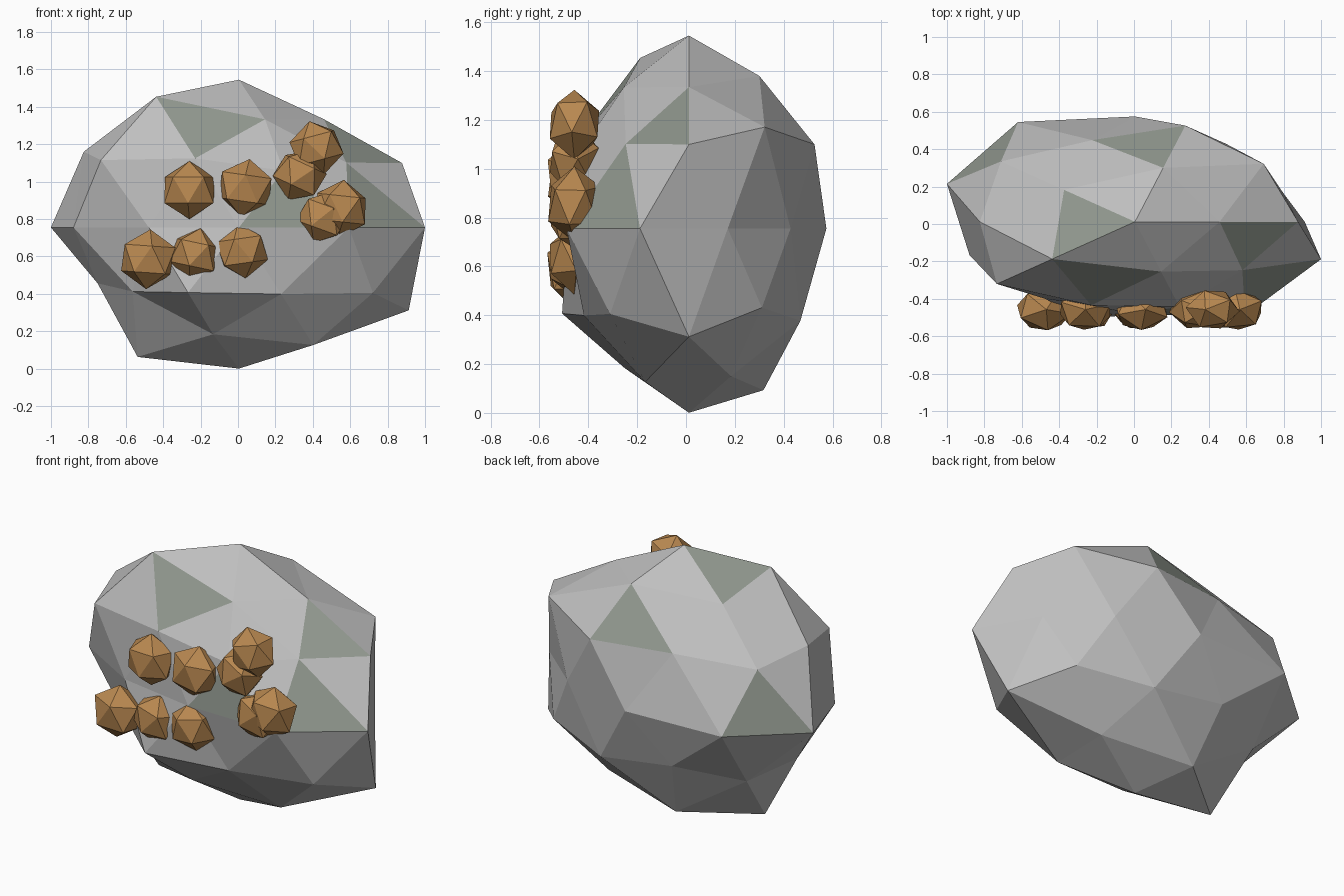
import bpy, bmesh, math
from mathutils import Vector, Matrix

if "Cube" in bpy.data.objects:
    bpy.data.objects.remove(bpy.data.objects["Cube"])


def material(name, rgb):
    m = bpy.data.materials.new(name)
    m.diffuse_color = (*rgb, 1)
    m.use_nodes = True
    m.node_tree.nodes["Principled BSDF"].inputs["Base Color"].default_value = m.diffuse_color
    return m


stone = material("grey stone", (0.52, 0.52, 0.52))
mossy = material("mossy stone", (0.28, 0.31, 0.27))
ore = material("copper ore", (0.48, 0.245, 0.08))


def add_object(name, bm, mats):
    me = bpy.data.meshes.new(name)
    bm.to_mesh(me)
    bm.free()
    for m in mats:
        me.materials.append(m)
    ob = bpy.data.objects.new(name, me)
    bpy.context.collection.objects.link(ob)
    return ob


# Boulder: icosphere whose rings of vertices are pushed in or out
# ring: (height, first angle, step, radial factors)
RINGS = {
    "T": (1.0, 0, 72, [1.0]),
    "A": (0.8507, 0, 72, [0.862, 0.93, 0.89, 1.04, 0.86]),
    "B": (0.5257, 36, 72, [1.0, 0.87, 0.975, 0.89, 0.835]),
    "C": (0.4472, 0, 72, [0.975, 0.975, 0.99, 1.02, 0.86]),
    "D": (0.0, 18, 36, [0.83, 0.83, 0.908, 1.063, 1.057,
                        0.93, 0.82, 0.80, 1.0, 1.046]),
    "E": (-0.4472, 36, 72, [0.917, 0.87, 0.845, 0.985, 0.99]),
    "F": (-0.5257, 0, 72, [1.067, 0.91, 0.89, 0.825, 0.857]),
    "G": (-0.8507, 36, 72, [0.90, 0.985, 1.03, 0.85, 0.935]),
    "Z": (-1.0, 0, 72, [0.955]),
}
# Mossy facets, named by their corner vertices
MOSS = ["A72 B108 C72", "A0 C0 B324", "B324 D342 D306", "C288 D270 D306",
        "A216 A288 B252", "T0 A144 A216", "C144 D126 D162"]

points = []
for ring, (z, start, step, factors) in RINGS.items():
    r = math.sqrt(max(0, 1 - z * z))
    for i, f in enumerate(factors):
        deg = start + step * i
        a = math.radians(deg)
        points.append((f"{ring}{deg}",
                       Vector((r * math.cos(a), r * math.sin(a), z)), f))

bm = bmesh.new()
bmesh.ops.create_icosphere(bm, subdivisions=2, radius=1)
names = {}
for v in bm.verts:
    name, _, f = max(points, key=lambda p: p[1].dot(v.co))
    names[v] = name
    v.co = Vector((v.co.x * f + 0.005,
                   v.co.y * f * 0.62 + 0.012,
                   v.co.z * f * 0.79 + 0.755))
moss_sets = [set(s.split()) for s in MOSS]
for face in bm.faces:
    face.material_index = int({names[v] for v in face.verts} in moss_sets)
add_object("boulder", bm, [stone, mossy])

# Ore nuggets embedded along the front: x, z, radius, spin, tilt
NUGGETS = [
    (-0.26, 0.955, 0.155, 15, 0), (0.04, 0.965, 0.157, 50, 8),
    (0.33, 1.035, 0.145, 80, 25), (0.42, 1.18, 0.148, 30, -15),
    (-0.48, 0.585, 0.160, 60, 4), (-0.23, 0.61, 0.143, 10, 12),
    (0.02, 0.63, 0.148, 40, -8), (0.455, 0.81, 0.145, 70, 20),
    (0.55, 0.855, 0.155, 25, 6),
]
for i, (x, z, r, spin, tilt) in enumerate(NUGGETS):
    bm = bmesh.new()
    bmesh.ops.create_icosphere(bm, subdivisions=1, radius=r)
    turn = (Matrix.Diagonal((1, 0.78, 1, 1))
            @ Matrix.Rotation(math.radians(tilt), 4, 'Y')
            @ Matrix.Rotation(math.radians(spin), 4, 'Z'))
    bm.transform(Matrix.Translation((x, -0.457, z)) @ turn)
    add_object(f"ore_nugget_{i + 1}", bm, [ore])
